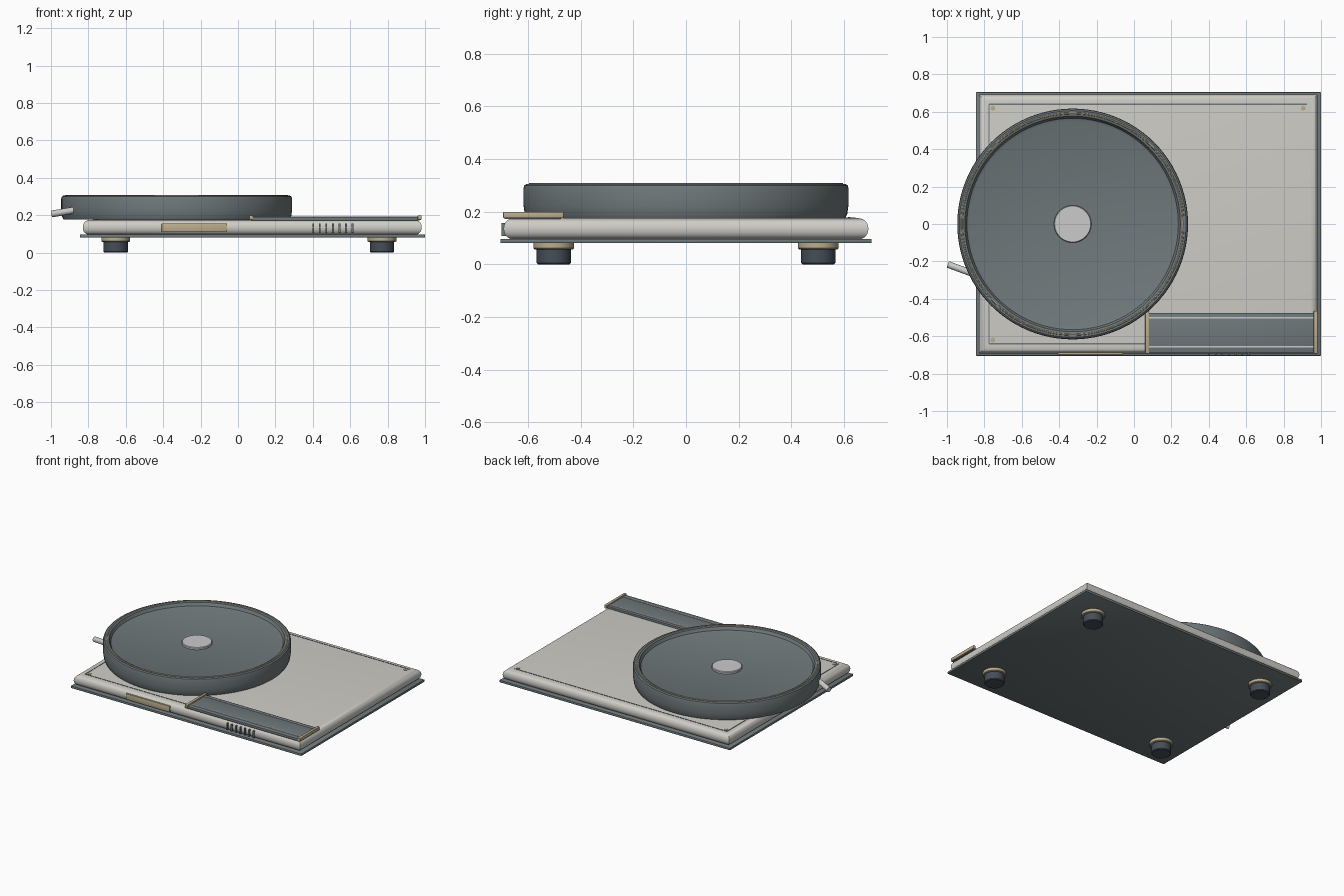
import bpy, bmesh, math
from mathutils import Vector

if "Cube" in bpy.data.objects:
    bpy.data.objects.remove(bpy.data.objects["Cube"])


def material(name, r, g, b):
    m = bpy.data.materials.new(name)
    m.diffuse_color = (r, g, b, 1)
    m.use_nodes = True
    m.node_tree.nodes["Principled BSDF"].inputs["Base Color"].default_value = m.diffuse_color
    return m


CREAM = material("cream", 0.62, 0.61, 0.57)
SLATE = material("slate", 0.16, 0.19, 0.20)
DARK = material("dark_rubber", 0.06, 0.075, 0.095)
TAN = material("tan", 0.50, 0.42, 0.27)
STEEL = material("steel", 0.60, 0.60, 0.63)


def finish(bm, name, mat):
    bmesh.ops.recalc_face_normals(bm, faces=bm.faces[:])
    me = bpy.data.meshes.new(name)
    bm.to_mesh(me)
    bm.free()
    me.materials.append(mat)
    ob = bpy.data.objects.new(name, me)
    bpy.context.collection.objects.link(ob)
    bpy.context.view_layer.objects.active = ob
    ob.select_set(True)
    bpy.ops.object.shade_smooth_by_angle(angle=math.radians(35))
    ob.select_set(False)
    return ob


def box(name, lo, hi, mat, bevel=0.0, flat_only=False, segments=2):
    """Box between two corners; flat_only rounds just the horizontal edges."""
    lo, hi = Vector(lo), Vector(hi)
    bm = bmesh.new()
    bmesh.ops.create_cube(bm, size=1)
    for v in bm.verts:
        v.co = Vector(c * s for c, s in zip(v.co, hi - lo)) + (lo + hi) / 2
    if bevel:
        edges = [e for e in bm.edges if not flat_only
                 or abs(e.verts[0].co.z - e.verts[1].co.z) < 1e-5]
        bmesh.ops.bevel(bm, geom=edges, offset=bevel, segments=segments,
                        profile=0.5, affect='EDGES')
    return finish(bm, name, mat)


def lathe(name, profile, loc, mat, steps=48):
    """Spin an (r, z) profile that starts and ends on the axis."""
    bm = bmesh.new()
    vs = [bm.verts.new((r, 0, z)) for r, z in profile]
    es = [bm.edges.new(p) for p in zip(vs, vs[1:])]
    bmesh.ops.spin(bm, geom=vs + es, cent=(0, 0, 0), axis=(0, 0, 1),
                   angle=math.tau, steps=steps)
    bmesh.ops.remove_doubles(bm, verts=bm.verts[:], dist=1e-5)
    bmesh.ops.translate(bm, verts=bm.verts[:], vec=loc)
    return finish(bm, name, mat)


# plinth: thin base plate and pillow-edged body
box("base_plate", (-0.845, -0.705, 0.08), (1.0, 0.705, 0.097), SLATE, 0.004)
box("body", (-0.83, -0.692, 0.095), (0.982, 0.692, 0.175), CREAM, 0.037, True, 6)

# thin inlay lines on the top
T = 0.003
for s, n in ((1, "back"), (-1, "front")):
    box(f"inlay_{n}", (-0.775, s * 0.64 - T, 0.172), (0.925, s * 0.64 + T, 0.177), SLATE)
box("inlay_left", (-0.775 - T, -0.64, 0.172), (-0.775 + T, 0.64, 0.177), SLATE)

# corner screws and feet
for sx, nx in ((-1, "left"), (1, "right")):
    for sy, ny in ((-1, "front"), (1, "back")):
        lathe(f"screw_{ny}_{nx}", [(0, 0.172), (0.013, 0.172), (0.013, 0.178), (0, 0.179)],
              (0.075 + sx * 0.83, sy * 0.62, 0), TAN, 16)
        at = (0.058 + sx * 0.712, sy * 0.502, 0)
        lathe(f"foot_{ny}_{nx}", [(0, 0), (0.06, 0), (0.065, 0.005), (0.065, 0.06), (0, 0.06)],
              at, DARK, 32)
        lathe(f"foot_collar_{ny}_{nx}", [(0, 0.057), (0.072, 0.057), (0.077, 0.061),
                                         (0.077, 0.081), (0, 0.081)], at, TAN, 32)

# round platter with raised rim, ring and centre hub
C = (-0.328, 0, 0)
lathe("platter", [(0, 0.176), (0.605, 0.176), (0.612, 0.19), (0.617, 0.225), (0.617, 0.288),
                  (0.614, 0.299), (0.606, 0.305), (0.585, 0.305), (0.576, 0.301), (0.571, 0.29),
                  (0.565, 0.28), (0.55, 0.274), (0, 0.272)], C, SLATE, 96)
lathe("platter_hub", [(0, 0.268), (0.1, 0.268), (0.1, 0.284), (0.096, 0.288), (0, 0.288)],
      C, STEEL, 48)
bpy.ops.mesh.primitive_torus_add(location=(-0.328, 0, 0.304), major_radius=0.592,
                                 minor_radius=0.005, major_segments=96, minor_segments=8)
ring = bpy.context.object
ring.name = "platter_ring"
ring.data.materials.append(TAN)
bpy.ops.object.shade_smooth_by_angle()
ring.select_set(False)

# lever poking out on the left
a, b = Vector((-0.993, -0.217, 0.207)), Vector((-0.80, -0.288, 0.24))
bm = bmesh.new()
bmesh.ops.create_cone(bm, cap_ends=True, segments=24, radius1=0.018, radius2=0.018,
                      depth=(b - a).length)
bmesh.ops.rotate(bm, verts=bm.verts[:], cent=(0, 0, 0),
                 matrix=(b - a).to_track_quat('Z', 'Y').to_matrix())
bmesh.ops.translate(bm, verts=bm.verts[:], vec=(a + b) / 2)
finish(bm, "lever", STEEL)

# control strip with two rails and end caps
box("control_strip", (0.07, -0.69, 0.172), (0.97, -0.475, 0.19), SLATE, 0.003)
for y in (-0.5, -0.655):
    box("strip_rail", (0.08, y - 0.004, 0.188), (0.96, y + 0.004, 0.194), STEEL)
for x in (0.07, 0.971):
    box("strip_end_cap", (x - 0.01, -0.694, 0.175), (x + 0.01, -0.465, 0.199), TAN, 0.003)

# front plate and vent bars
box("front_plate", (-0.408, -0.699, 0.112), (-0.058, -0.68, 0.155), TAN, 0.002)
for i in range(7):
    x = 0.402 + i * 0.035
    box(f"vent_bar_{i + 1}", (x - 0.005, -0.70, 0.108), (x + 0.005, -0.68, 0.157), SLATE)
